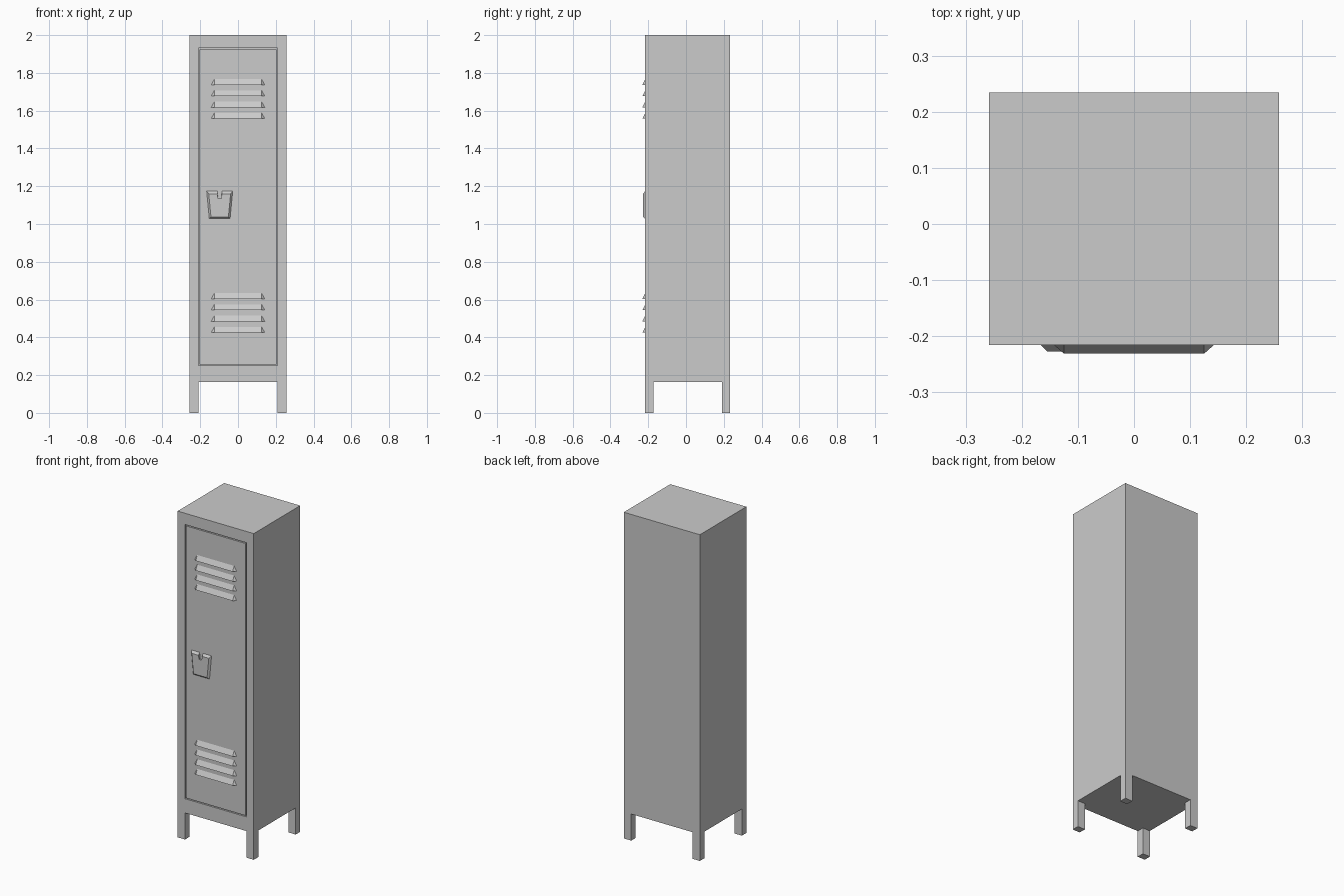
import bpy, bmesh

if "Cube" in bpy.data.objects:
    bpy.data.objects.remove(bpy.data.objects["Cube"])

FRONT, BACK, HALF_W = -0.216, 0.234, 0.258
BASE, TOP = 0.163, 2.0


def finish(bm, name):
    bmesh.ops.recalc_face_normals(bm, faces=bm.faces)
    mesh = bpy.data.meshes.new(name)
    bm.to_mesh(mesh)
    bm.free()
    obj = bpy.data.objects.new(name, mesh)
    bpy.context.collection.objects.link(obj)
    return obj


def box_bm(x0, x1, y0, y1, z0, z1):
    bm = bmesh.new()
    bmesh.ops.create_cube(bm, size=1)
    for v in bm.verts:
        v.co.x = x1 if v.co.x > 0 else x0
        v.co.y = y1 if v.co.y > 0 else y0
        v.co.z = z1 if v.co.z > 0 else z0
    return bm


def loft(name, loops):
    """Closed solid through rings that share one point count."""
    bm = bmesh.new()
    rings = [[bm.verts.new(p) for p in ring] for ring in loops]
    for a, b in zip(rings, rings[1:]):
        for i in range(len(a)):
            j = (i + 1) % len(a)
            bm.faces.new((a[i], a[j], b[j], b[i]))
    bm.faces.new(rings[0])
    bm.faces.new(rings[-1])
    return finish(bm, name)


# Cabinet with a flush door outlined by a narrow groove
bm = box_bm(-HALF_W, HALF_W, FRONT, BACK, BASE, TOP)
bmesh.ops.recalc_face_normals(bm, faces=bm.faces)
door = min(bm.faces, key=lambda f: f.calc_center_median().y)
bmesh.ops.inset_individual(bm, faces=[door], thickness=0.05)
for v in door.verts:
    v.co.x = 0.209 if v.co.x > 0 else -0.209
    v.co.z = 1.931 if v.co.z > 1 else 0.25
for thickness, depth in ((0.0005, -0.012), (0.008, 0), (0.0005, 0.012)):
    bmesh.ops.inset_individual(bm, faces=[door], thickness=thickness, depth=depth)
finish(bm, "cabinet_and_door")

# Four legs
LEG_X, LEG_Y = 0.05, 0.044
for side, x0 in (("left", -HALF_W), ("right", HALF_W - LEG_X)):
    for end, y0 in (("front", FRONT), ("back", BACK - LEG_Y)):
        finish(box_bm(x0, x0 + LEG_X, y0, y0 + LEG_Y, 0, BASE), f"{end}_{side}_leg")


# Vent louvers: wedges with slanted ends
def louver(name, z):
    bm = bmesh.new()
    l, r = [[bm.verts.new(p) for p in ((s * 0.125, FRONT, z + 0.03),
                                       (s * 0.125, -0.231, z),
                                       (s * 0.142, FRONT, z))] for s in (-1, 1)]
    bm.faces.new(l)
    bm.faces.new(r)
    for i in range(3):
        j = (i + 1) % 3
        bm.faces.new((l[i], l[j], r[j], r[i]))
    finish(bm, name)


for group, z_low in (("lower", 0.425), ("upper", 1.558)):
    for i in range(4):
        louver(f"{group}_louver_{i + 1}", z_low + i * 0.0595)

# Tapered handle plate with bevelled sides and a latch notch in its top edge
CX = -0.097


def plate(y, top_w, bottom_w, z0, z1):
    pts = [(-bottom_w, z0), (bottom_w, z0), (top_w, z1), (0.012, z1),
           (0.009, 1.135), (-0.009, 1.135), (-0.012, z1), (-top_w, z1)]
    return [(CX + x, y, z) for x, z in pts]


loft("handle_plate", [plate(FRONT, 0.069, 0.055, 1.028, 1.174),
                      plate(-0.227, 0.058, 0.046, 1.038, 1.16)])
